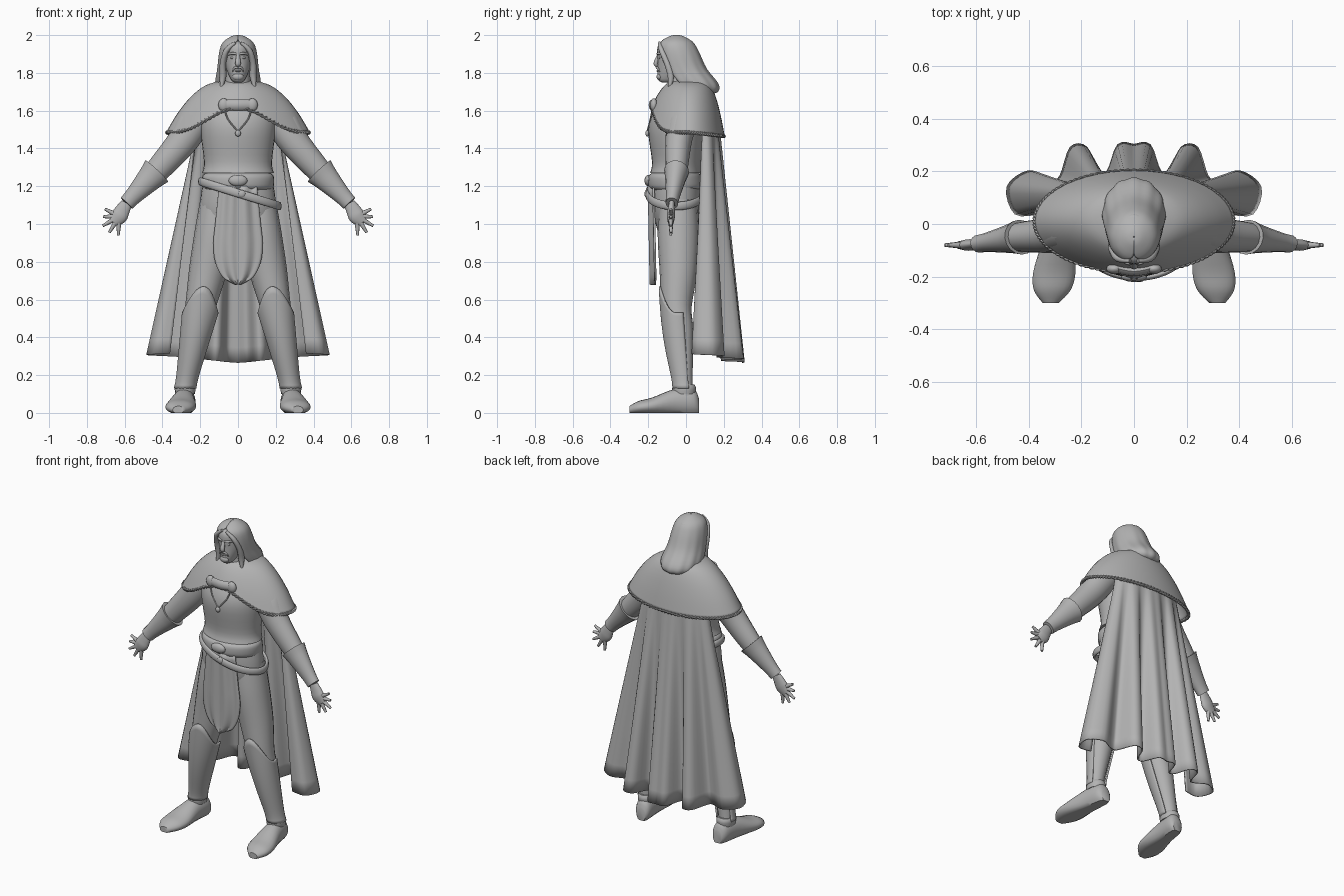
import bpy, bmesh
from math import sin, cos, pi, radians
from mathutils import Vector

if "Cube" in bpy.data.objects:
    bpy.data.objects.remove(bpy.data.objects["Cube"])

GREY = (.45, .45, .45, 1)
clay = bpy.data.materials.new("plain_grey")
clay.use_nodes = True
clay.diffuse_color = GREY
clay.node_tree.nodes["Principled BSDF"].inputs["Base Color"].default_value = GREY


def steps(count, start=0.0, end=1.0):
    """Evenly spaced values, both ends included."""
    return [start + (end - start) * i / count for i in range(count + 1)]


def turn(count):
    """Evenly spaced angles around a full circle."""
    return steps(count, 0, 2 * pi)[:-1]


def spline(points, cuts=4):
    """Smooth curve through tuples of any size."""
    out, last = [], len(points) - 1
    for i in range(last):
        a, b = points[max(i - 1, 0)], points[i]
        c, d = points[i + 1], points[min(i + 2, last)]
        for t in steps(cuts)[:-1]:
            out.append(tuple(
                q + t * (r - p) / 2 + t * t * (p - 2.5 * q + 2 * r - s / 2)
                + t ** 3 * (1.5 * (q - r) + (s - p) / 2)
                for p, q, r, s in zip(a, b, c, d)))
    return out + [tuple(points[last])]


def grid(name, rows, closed=True, cap=True, loop=False, mirror=False, merge=False, thick=0):
    """Skin rows of points into one smooth object."""
    bm = bmesh.new()
    verts = [[bm.verts.new(p) for p in row] for row in rows]
    n, m = len(verts[0]), len(verts)
    for i in range(m if loop else m - 1):
        a, b = verts[i], verts[(i + 1) % m]
        for j in range(n if closed else n - 1):
            k = (j + 1) % n
            bm.faces.new((a[j], a[k], b[k], b[j]))
    if closed and cap and not loop:
        bm.faces.new(verts[0])
        bm.faces.new(verts[-1])
    bmesh.ops.recalc_face_normals(bm, faces=bm.faces)
    mesh = bpy.data.meshes.new(name)
    bm.to_mesh(mesh)
    bm.free()
    part = bpy.data.objects.new(name, mesh)
    bpy.context.collection.objects.link(part)
    mesh.materials.append(clay)
    mesh.shade_smooth()
    mesh.set_sharp_from_angle(angle=radians(50))
    if mirror:
        part.modifiers.new("mirror", "MIRROR").use_mirror_merge = merge
    if thick:
        shell = part.modifiers.new("thickness", "SOLIDIFY")
        shell.thickness, shell.offset = thick, 0


ACROSS, UP = Vector((0, 1, 0)), Vector((0, 0, 1))


def loft(name, stations, ref=ACROSS, flat=1, sides=16, loop=False, **options):
    """Tube through stations (x, y, z, radius); flat scales its depth."""
    path = stations if loop else spline(stations)
    rows, m = [], len(path)
    for i, s in enumerate(path):
        after = path[(i + 1) % m] if loop else path[min(i + 1, m - 1)]
        before = path[i - 1] if loop else path[max(i - 1, 0)]
        along = (Vector(after[:3]) - Vector(before[:3])).normalized()
        u = ref.cross(along).normalized()
        v = along.cross(u) * flat
        rows.append([Vector(s[:3]) + s[3] * (u * cos(a) + v * sin(a)) for a in turn(sides)])
    grid(name, rows, loop=loop, **options)


def stack(name, levels):
    """Level rings (z, half width, front y, back y)."""
    grid(name, [[(w * cos(a), (front + back) / 2 + (back - front) / 2 * sin(a), z) for a in turn(32)]
                for z, w, front, back in spline(levels)])


def ball(name, at, size, mirror=False):
    (x, y, z), (rx, ry, rz) = at, size
    grid(name, [[(x + rx * sin(p) * cos(a), y + ry * sin(p) * sin(a), z + rz * cos(p)) for a in turn(16)]
                for p in steps(10, .05, pi - .05)], mirror=mirror)


# Body and waist
stack("hips", [(.82, .06, -.1, .02), (.9, .16, -.13, .05), (1, .19, -.16, .07), (1.12, .2, -.18, .08),
               (1.3, .17, -.17, .07)])
stack("cuirass", [(1.27, .19, -.19, .08), (1.33, .18, -.18, .08), (1.5, .2, -.2, .1),
                  (1.6, .2, -.17, .12), (1.66, .16, -.11, .11), (1.72, .09, -.06, .08)])
stack("neck", [(1.66, .09, -.12, .07), (1.73, .07, -.1, .05), (1.83, .06, -.09, .04)])
stack("belt", [(1.18, .18, -.18, .07), (1.2, .19, -.2, .09), (1.25, .19, -.2, .08), (1.27, .17, -.18, .07)])
ball("belt_buckle", (0, -.2, 1.23), (.05, .02, .03))
loft("slung_belt", [(.21 * cos(a) + .01, .15 * sin(a) - .055, 1.16 - .065 * cos(a), .011) for a in turn(48)],
     ref=UP, flat=2, loop=True)
ball("slung_belt_knot", (.02, -.21, 1.16), (.02, .01, .02))

# Front cloth hanging from the belt
cloth = spline([(1.2, .1), (1, .12), (.9, .13), (.8, .12), (.72, .08), (.68, .01)])
grid("front_cloth", [[(w * c, .03 * c * c + .007 * cos(3 * pi * c) - .17 - .02 * z, z) for c in steps(20, -1)]
                     for z, w in cloth], closed=False, thick=.01)

# Legs
loft("legs", [(.1, -.04, 1.12, .1), (.12, -.04, .95, .11), (.16, -.04, .75, .1), (.2, -.05, .56, .08),
              (.23, -.03, .42, .07), (.28, -.01, .15, .045), (.28, 0, .05, .05)], mirror=True)

# Greaves rise to a point over each knee and flare at the ankle
rows = []
for t in steps(24):
    r = .092 - .045 * t + .008 * t ** 12
    row = []
    for a in steps(26, -2, 2):
        lift = .14 * (1 - t) ** 4 * max(0, cos(a)) ** 2
        row.append((.2 + .08 * t + r * sin(a) - lift / 8,
                    .045 * t - .052 - r * cos(a) * (1 + .1 * cos(a)) + lift / 10,
                    .53 - .4 * t + lift))
    rows.append(row)
grid("greaves", rows, closed=False, mirror=True, thick=.01)

# Boots: each section is an ellipse cut flat by the ground
boot = spline([(.07, .03, .04), (.04, .05, .07), (-.06, .06, .07), (-.18, .08, .045), (-.25, .07, .035), (-.3, .03, .02)])
grid("boots", [[(.28 - .12 * y + w * cos(a), y, max(0, h * (.8 + sin(a)))) for a in turn(20)]
               for y, w, h in boot], mirror=True)
loft("ankle_cuffs", [(.28, -.01, .15, .048), (.28, -.01, .13, .055), (.28, -.01, .1, .052)], flat=1.15, mirror=True)

# Arms and bracers
elbow, wrist = Vector((.43, -.05, 1.28)), Vector((.59, -.075, 1.11))
loft("arms", [(.17, 0, 1.6, .08), (.23, -.02, 1.54, .09), (.3, -.04, 1.43, .08),
              (*elbow, .065), (*elbow.lerp(wrist, .5), .05), (*wrist, .03)], flat=.87, mirror=True)
loft("bracers", [(*elbow.lerp(wrist, t), .083 - .045 * t ** .8 + .004 * t ** 9) for t in steps(6)],
     flat=.8, mirror=True)

# Hands: a flat palm with digits fanned around it
palm = Vector((.63, -.08, 1.04))
loft("palms", [(*wrist, .03), (*wrist.lerp(palm, .6), .04), (*palm, .043),
               (palm.x + .03, palm.y, palm.z - .03, .03)], flat=.5, mirror=True)
for i, digit in enumerate(("thumbs", "index_fingers", "middle_fingers", "ring_fingers", "little_fingers")):
    a = radians(28 - 29 * i)
    aim = Vector((cos(a), 0, sin(a)))
    tip = .085 if i < 2 else .1
    loft(digit, [(*(palm + aim * tip * s), .017 - .01 * s) for s in (.2, .6, 1)], sides=10, mirror=True)

# Long cape with deep folds
hem = spline([(0, .3), (.06, .3), (.1, .2), (.14, .2), (.18, .29), (.24, .29), (.28, .18), (.32, .17),
              (.4, .2), (.48, .14), (.45, .04), (.36, .04)])
rows = []
for t in steps(16):
    row = []
    for (x, y), f in zip(hem, steps(len(hem) - 1)):
        top = Vector((.21 * sin(f * pi / 2), .17 - .08 * f * f, 1.56))
        row.append(top.lerp(Vector((x, y, .265 + .05 * f)), t))
    rows.append(row)
grid("cape", rows, closed=False, mirror=True, merge=True, thick=.008)


# Shoulder mantle with a braided edge
def rim(a):
    front = cos(a)
    z = 1.485 + .13 * max(0, front) ** 6 - .02 * max(0, -front)
    return Vector((.375 * sin(a), .01 - .19 * front, z))


rows = []
for f, drop in spline([(0, 0), (.3, .1), (.56, .32), (.8, .64), (1, 1)]):
    row = []
    for a in turn(48):
        edge, top = rim(a), Vector((.085 * sin(a), .02 - .08 * cos(a), 1.755))
        row.append((*top.lerp(edge, f).xy, top.z + (edge.z - top.z) * drop))
    rows.append(row)
grid("mantle", rows, cap=False, thick=.01)
for phase in (0, pi):
    braid = []
    for a in turn(400):
        twist = 50 * a + phase
        offset = Vector((sin(a) * cos(twist), -cos(a) * cos(twist), sin(twist)))
        braid.append((*(rim(a) + offset * .005), .006))
    loft("mantle_braid", braid, ref=UP, sides=6, loop=True)

# Clasp, chain and pendant
loft("clasp", [(-.06, -.17, 1.63, .03), (0, -.18, 1.63, .03), (.06, -.17, 1.63, .03)], flat=.6, sides=8)
ball("clasp_bosses", (.075, -.17, 1.63), (.03, .02, .035), mirror=True)
loft("chain", [(.07, -.18, 1.6, .004), (.05, -.19, 1.55, .004), (0, -.205, 1.49, .004)], sides=6, mirror=True)
ball("pendant", (0, -.205, 1.48), (.015, .01, .017))

# Head and face
stack("head", [(1.75, .02, -.13, -.08), (1.77, .04, -.15, -.03), (1.85, .07, -.15, .03),
               (1.94, .07, -.15, .04), (1.97, .05, -.11, .03), (1.98, .01, -.07, -.02)])
loft("nose", [(0, -.146, 1.895, .009), (0, -.16, 1.85, .015), (0, -.15, 1.838, .01)], flat=.8, sides=12)
loft("brows", [(.008, -.15, 1.9, .006), (.03, -.146, 1.903, .007), (.055, -.123, 1.896, .005)],
     ref=UP, sides=8, mirror=True)
ball("eyes", (.028, -.14, 1.88), (.012, .006, .006), mirror=True)
loft("moustache", [(0, -.155, 1.83, .006), (.02, -.15, 1.825, .006), (.03, -.14, 1.805, .003)],
     ref=UP, sides=8, mirror=True)
ball("lower_lip", (0, -.15, 1.81), (.016, .006, .005))
ball("chin_beard", (0, -.14, 1.78), (.03, .016, .02))

# Long wavy hair, parting wider around the face as it falls
rows = []
for z, w, y in spline([(1.995, .002, -.05), (1.99, .03, -.05), (1.96, .075, -.05), (1.91, .094, -.04),
                       (1.82, .104, -.01), (1.74, .114, .04), (1.7, .09, .06), (1.69, .03, .06)]):
    gap = radians(65) * (max(0, 1.97 - z) / .28) ** .5
    row = []
    for a in steps(48, gap, 2 * pi - gap):
        wave = 1 + (2 - z) / 15 * cos(12 * a)
        row.append((w * wave * sin(a), y - 1.1 * w * wave * cos(a), z))
    rows.append(row)
grid("hair", rows, closed=False, thick=.01)
loft("front_locks", [(.015, -.14, 1.96, .008), (.06, -.13, 1.92, .014), (.08, -.1, 1.85, .016),
                     (.08, -.08, 1.78, .018), (.09, -.09, 1.71, .004)], sides=10, mirror=True)
